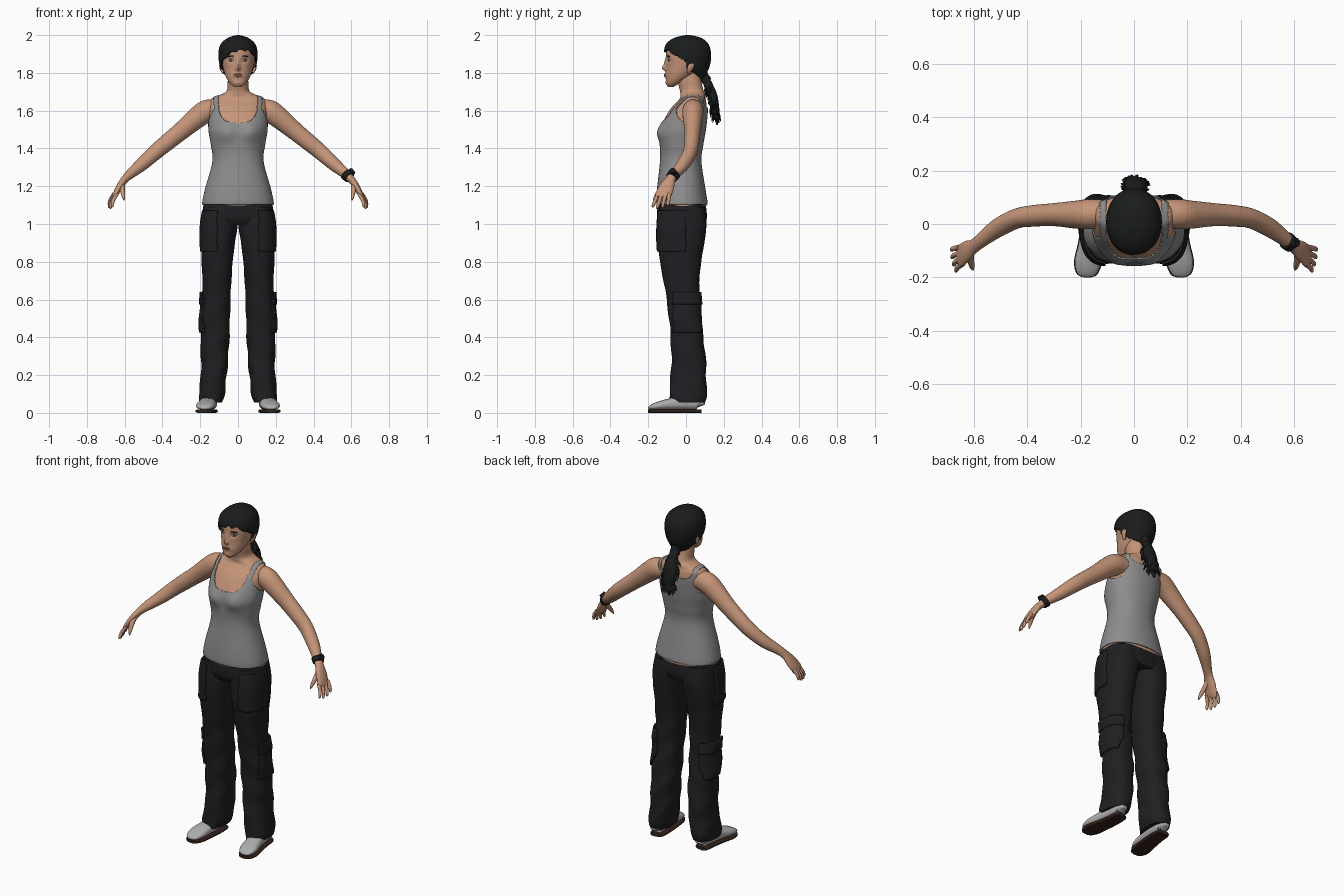
import bpy, bmesh, math, random
from mathutils import Vector, Matrix
from mathutils.bvhtree import BVHTree

cube = bpy.data.objects.get("Cube")
if cube:
    bpy.data.objects.remove(cube)
random.seed(4)


def material(name, r, g, b):
    m = bpy.data.materials.new(name)
    m.use_nodes = True
    m.diffuse_color = (r, g, b, 1)
    bsdf = m.node_tree.nodes["Principled BSDF"]
    bsdf.inputs["Base Color"].default_value = (r, g, b, 1)
    bsdf.inputs["Roughness"].default_value = 0.8
    return m


SKIN = material("skin", 0.56, 0.30, 0.19)
GREY = material("grey_cotton", 0.27, 0.27, 0.27)
DARK = material("trouser_black", 0.014, 0.014, 0.016)
HAIR = material("hair_black", 0.011, 0.012, 0.012)
SHOE = material("shoe_grey", 0.42, 0.42, 0.42)
SOLE = material("sole_brown", 0.035, 0.017, 0.01)
LIPS = material("lips", 0.36, 0.14, 0.10)
WHITE = material("eye_white", 0.5, 0.5, 0.5)
IRIS = material("iris", 0.03, 0.035, 0.04)


def spline(rows, n):
    """Catmull-Rom interpolation of rows of numbers."""
    out = []
    for i in range(len(rows) - 1):
        quad = zip(rows[max(i - 1, 0)], rows[i], rows[i + 1], rows[min(i + 2, len(rows) - 1)])
        quad = list(quad)
        for k in range(n):
            t = k / n
            out.append([b + t / 2 * (c - a + t * (2 * a - 5 * b + 4 * c - d + t * (3 * (b - c) + d - a)))
                        for a, b, c, d in quad])
    return out + [list(rows[-1])]


def unit_ring(count, power):
    for k in range(count):
        a = math.tau * k / count
        yield [math.copysign(abs(f) ** (2 / power), f) for f in (math.cos(a), math.sin(a))]


def stack(rows, n=8, count=64, power=2.0, grow=0.0, warp=None):
    """Horizontal rings from rows of z, x0, x1, y0, y1."""
    rings = []
    for z, x0, x1, y0, y1 in spline(rows, n):
        ring = [Vector(((x0 + x1) / 2 + c * ((x1 - x0) / 2 + grow),
                        (y0 + y1) / 2 + s * ((y1 - y0) / 2 + grow), z))
                for c, s in unit_ring(count, power)]
        rings.append([warp(v) for v in ring] if warp else ring)
    return rings


def tube(rows, wide=(0, 1, 0), n=6, count=20, power=2.0):
    """Rings swept along rows of x, y, z, wide radius, thin radius."""
    rows = spline(rows, n)
    pts = [Vector(r[:3]) for r in rows]
    rings = []
    for i, r in enumerate(rows):
        t = (pts[min(i + 1, len(pts) - 1)] - pts[max(i - 1, 0)]).normalized()
        u = Vector(wide)
        u = (u - t * u.dot(t)).normalized()
        w = t.cross(u)
        rings.append([pts[i] + u * c * r[3] + w * s * r[4] for c, s in unit_ring(count, power)])
    return rings


def build(name, mat, groups, keep=None, mirror=False, thick=0.0):
    """Skin ring groups into one object; keep filters faces by their centre."""
    bm = bmesh.new()
    for rings in groups:
        vs = [[bm.verts.new(v) for v in ring] for ring in rings]
        count = len(vs[0])
        for a, b in zip(vs, vs[1:]):
            for k in range(count):
                j = (k + 1) % count
                bm.faces.new((a[k], a[j], b[j], b[k]))
        bm.faces.new(vs[0][::-1])
        bm.faces.new(vs[-1])
    bmesh.ops.recalc_face_normals(bm, faces=bm.faces)
    if keep:
        drop = [f for f in bm.faces if not keep(f.calc_center_median())]
        bmesh.ops.delete(bm, geom=drop, context='FACES')
    return finish(name, mat, bm, mirror, thick)


def finish(name, mat, bm, mirror=False, thick=0.0):
    mesh = bpy.data.meshes.new(name)
    bm.to_mesh(mesh)
    bm.free()
    mesh.materials.append(mat)
    mesh.shade_smooth()
    mesh.set_sharp_from_angle(angle=math.radians(50))
    ob = bpy.data.objects.new(name, mesh)
    bpy.context.scene.collection.objects.link(ob)
    if thick:
        mod = ob.modifiers.new("thickness", 'SOLIDIFY')
        mod.thickness, mod.offset = thick, -1
    if mirror:
        ob.modifiers.new("mirror", 'MIRROR')
    return ob


def even(rows):
    return [(z, -h, h, y0, y1) for z, h, y0, y1 in rows]


def bump(v, x, z, wx, wz):
    return math.exp(-((abs(v.x) - x) / wx) ** 2 - ((v.z - z) / wz) ** 2)


# Torso and neck, with the vest cut from the same form
def bust(v):
    if v.y < -0.02:
        v.y -= 0.022 * bump(v, 0.07, 1.485, 0.055, 0.055)
    return v


body = even([(1.06, .165, -.13, .09), (1.10, .184, -.15, .108), (1.18, .17, -.148, .098),
             (1.33, .13, -.132, .076), (1.42, .138, -.132, .086), (1.49, .15, -.132, .098),
             (1.55, .152, -.115, .106), (1.61, .153, -.082, .11), (1.65, .148, -.045, .106),
             (1.67, .13, -.03, .10), (1.69, .08, -.03, .10), (1.71, .058, -.033, .092),
             (1.76, .054, -.045, .08), (1.80, .05, -.045, .075)])
build("torso_skin", SKIN, [stack(body, 8, 96, 2.2, 0, bust)])


def on_vest(c):
    x = abs(c.x)
    depth = 0.125 if c.y < 0.035 else 0.045
    neckline = x < 0.105 and (c.z > 1.66 or (x / 0.105) ** 3 + ((1.66 - c.z) / depth) ** 3 < 1)
    armhole = x > 0.128 and ((c.y - 0.03) / 0.085) ** 2 + ((c.z - 1.61) / 0.085) ** 2 < 1
    return 1.105 < c.z < 1.69 and not neckline and not armhole


build("vest", GREY, [stack(body, 14, 160, 2.2, 0.006, bust)], on_vest, thick=0.006)

# Arms with hands
arm = tube([(.10, .04, 1.605, .05, .052), (.165, .037, 1.597, .056, .06), (.22, .035, 1.56, .052, .056),
            (.30, .035, 1.493, .043, .048), (.38, .03, 1.428, .04, .044), (.44, .02, 1.378, .037, .041),
            (.51, -.015, 1.315, .035, .035), (.57, -.06, 1.265, .027, .026), (.60, -.083, 1.235, .027, .02),
            (.625, -.10, 1.20, .038, .018), (.65, -.12, 1.155, .042, .014), (.658, -.127, 1.138, .036, .008)],
           count=28)
fingers = []
across, along = Vector((-.25, -.97, 0)), Vector((.35, -.25, -.9))
for offset, length in ((-.031, .07), (-.01, .084), (.011, .088), (.031, .08)):
    base = Vector((.648, -.118, 1.16)) + across * offset
    steps = ((0, .0105), (.5, .0095), (.9, .0075), (1, .002))
    fingers.append(tube([(*(base + (along + across * offset * 4) * length * f
                            + Vector((.03 * f * (1 - f), 0, 0))), r, r) for f, r in steps], n=4, count=10))
thumb = tube([(.612, -.10, 1.215, .014, .016), (.612, -.135, 1.18, .013, .014),
              (.607, -.158, 1.15, .010, .010), (.603, -.172, 1.125, .003, .003)], (1, 0, 0), 4, 10)
build("arms_and_hands", SKIN, [arm, thumb] + fingers, mirror=True)

# Wristband on the left wrist only
band = tube([(.572, -.062, 1.264, .034, .033), (.59, -.076, 1.246, .032, .030)], n=2, count=20)
dial = tube([(.60, -.07, 1.275, .02, .02), (.61, -.068, 1.284, .017, .017)], n=1, count=12)
build("wristband", HAIR, [band, dial])


# Trousers with loose folds
def folds(v):
    k = max(0, 1.0 - v.z)
    v.x += 0.004 * k * math.sin(v.z * 43 + v.y * 25)
    v.y += 0.005 * k * math.sin(v.z * 37 + v.x * 30)
    return v


leg = [(1.09, .005, .178, -.14, .10), (1.0, .001, .193, -.148, .108), (.9, .016, .194, -.148, .098),
       (.8, .028, .192, -.138, .08), (.65, .038, .188, -.11, .07), (.5, .043, .198, -.09, .08),
       (.35, .048, .197, -.078, .098), (.2, .06, .196, -.08, .108), (.1, .072, .208, -.09, .108),
       (.055, .085, .203, -.088, .10)]
hips = even([(1.118, .178, -.145, .10), (1.08, .186, -.152, .108), (1.03, .19, -.15, .11),
             (.995, .175, -.13, .10)])
build("trouser_legs", DARK, [stack(leg, 8, 48, 2.4, 0, folds)], mirror=True)
build("trouser_hips", DARK, [stack(hips, 5, 64, 2.4)])
pocket_form = [stack(leg, 14, 120, 2.4, 0.009, folds)]
build("thigh_pockets", DARK, pocket_form,
      lambda c: .85 < c.z < 1.07 and c.x > .11 and c.y < 0, True, .012)
build("cargo_pockets", DARK, pocket_form,
      lambda c: .42 < c.z < .63 and c.x > .14 and -.07 < c.y < .085, True, .012)
build("cargo_pocket_flaps", DARK, [stack(leg, 14, 120, 2.4, 0.014, folds)],
      lambda c: .575 < c.z < .635 and c.x > .14 and -.073 < c.y < .088, True, .01)

# Shoes and soles
last = [(.149, .078, .02, .055), (.15, .065, .036, .09), (.152, 0, .042, .095), (.162, -.08, .046, .078),
        (.173, -.145, .049, .06), (.178, -.185, .036, .042), (.179, -.197, .015, .026)]
upper = tube([(x, y, h / 2 + .008, w, h / 2 - .008) for x, y, w, h in last], (1, 0, 0), 6, 28, 2.5)
sole = tube([(x, y * 1.01, .009, w + .003, .009) for x, y, w, h in last], (1, 0, 0), 6, 28, 5)
build("shoes", SHOE, [upper], mirror=True)
build("shoe_soles", SOLE, [sole], mirror=True)


# Head with nose, sockets, lips and chin formed in
def face(v):
    if v.y < -0.03:
        v.y -= .019 * bump(v, 0, 1.825, .013, .014) + .010 * bump(v, 0, 1.848, .010, .026)
        v.y -= .006 * bump(v, 0, 1.787, .026, .012) + .004 * bump(v, 0, 1.745, .02, .012)
        v.y += .009 * bump(v, .036, 1.868, .018, .013)
    return v


skull = even([(1.726, .018, -.095, -.065), (1.745, .042, -.104, -.03), (1.78, .064, -.107, .03),
              (1.83, .08, -.105, .09), (1.88, .088, -.106, .115), (1.93, .086, -.101, .115),
              (1.965, .065, -.075, .09), (1.985, .02, -.02, .04)])
head = build("head", SKIN, [stack(skull, 10, 128, 2.1, 0, face)])
ear = tube([(.078, .012, 1.80, .008, .006), (.088, .02, 1.82, .014, .008),
            (.091, .026, 1.845, .018, .008), (.084, .025, 1.862, .01, .005)], n=4, count=12)
build("ears", SKIN, [ear], mirror=True)

# Facial details as thin plates on the face
surface = BVHTree.FromPolygons([v.co for v in head.data.vertices],
                               [p.vertices[:] for p in head.data.polygons])


def plate(name, mat, x, z, w, h, lift=0.0, tilt=0.0):
    spot, normal, _, _ = surface.ray_cast(Vector((x, -1, z)), Vector((0, 1, 0)))
    bm = bmesh.new()
    bmesh.ops.create_uvsphere(bm, u_segments=16, v_segments=8, radius=1)
    turn = normal.to_track_quat('Z', 'Y').to_matrix().to_4x4() @ Matrix.Rotation(tilt, 4, 'Z')
    bm.transform(Matrix.Translation(spot + normal * lift) @ turn @ Matrix.Diagonal((w, h, .003, 1)))
    finish(name, mat, bm, x != 0)


plate("eye_rims", IRIS, .036, 1.868, .018, .0085)
plate("eye_whites", WHITE, .036, 1.867, .014, .0055, .0015)
plate("irises", IRIS, .036, 1.867, .0055, .0055, .003)
plate("eyebrows", HAIR, .038, 1.889, .021, .0035, 0, -.1)
plate("upper_lip", LIPS, 0, 1.792, .024, .0045)
plate("lower_lip", LIPS, 0, 1.784, .019, .005)


# Hair cap with a side-swept fringe
def on_hair(c):
    edge = 1.915 - (c.y + .11) * .75
    if c.y < 0:
        edge += .22 * c.x + .006 * math.sin(c.x * 130)
    return c.z > edge


cap = even([(1.755, .05, -.02, .085), (1.79, .078, -.08, .105), (1.84, .097, -.108, .127),
            (1.90, .104, -.117, .133), (1.95, .093, -.107, .12), (1.982, .06, -.07, .087),
            (1.996, .025, -.025, .045), (2.0, .004, .0, .02)])
build("hair_cap", HAIR, [stack(cap, 10, 128, 2.1)], on_hair, thick=.01)

# Ponytail with loose pointed strands
tail = [(0, .085, 1.80, .035, .03), (0, .105, 1.765, .024, .022), (.004, .118, 1.735, .03, .024),
        (.006, .14, 1.68, .042, .026), (.004, .152, 1.62, .04, .024), (0, .162, 1.57, .026, .016),
        (-.004, .165, 1.525, .004, .004)]
strands = [tube(tail, (1, 0, 0), 5, 14)]
for x, y, z, w, d in spline(tail[2:6], 9):
    for _ in range(2):
        a = random.uniform(0, math.tau)
        out = Vector((math.cos(a), math.sin(a) * .6, 0))
        root = Vector((x + out.x * w * .6, y + out.y * d * .6, z))
        tip = root + out * .03 + Vector((0, 0, -random.uniform(.03, .055)))
        mid = root.lerp(tip, .5) + out * .006
        strands.append(tube([(*root, .011, .008), (*mid, .008, .005), (*tip, .001, .001)], (1, .2, 0), 2, 6))
build("ponytail", HAIR, strands)
build("hair_tie", DARK, [tube([(0, .10, 1.775, .029, .027), (0, .11, 1.755, .028, .026)], (1, 0, 0), 2, 16)])
